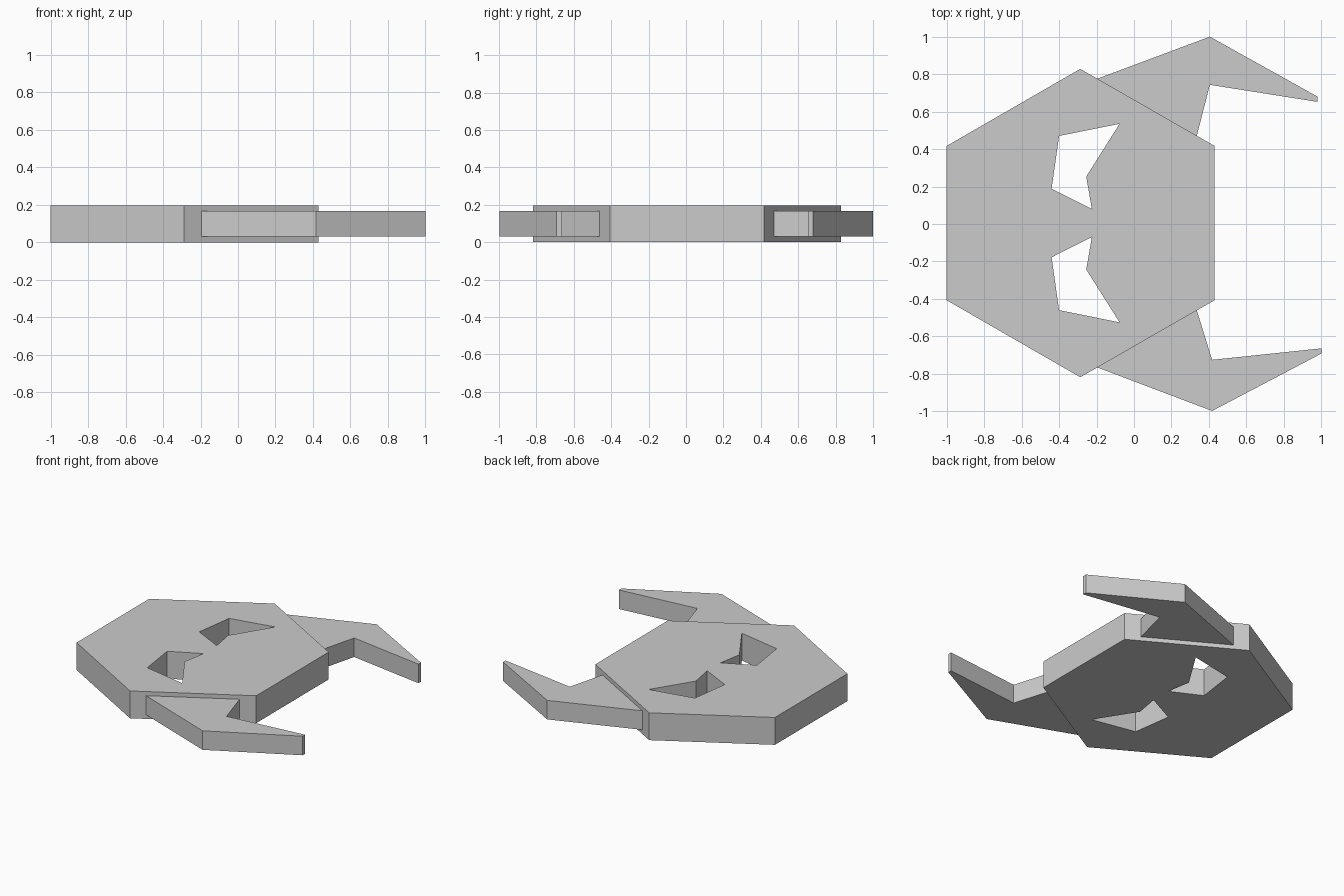
import bpy
import bmesh

cube = bpy.data.objects.get("Cube")
if cube:
    bpy.data.objects.remove(cube, do_unlink=True)

grey = bpy.data.materials.new("plain grey")
grey.use_nodes = True
colour = (0.6, 0.6, 0.6, 1)
grey.diffuse_color = colour
grey.node_tree.nodes["Principled BSDF"].inputs["Base Color"].default_value = colour


def mirrored(points, centre):
    """Reflect an outline front to back about y = centre."""
    return [(x, 2 * centre - y) for x, y in reversed(points)]


def slab(name, outlines, bottom, top):
    """Flat plate from an outer outline and any holes, as a clean mesh."""
    curve = bpy.data.curves.new(name + "_profile", 'CURVE')
    curve.dimensions = '2D'
    curve.fill_mode = 'BOTH'
    curve.extrude = (top - bottom) / 2
    for points in outlines:
        spline = curve.splines.new('POLY')
        spline.points.add(len(points) - 1)
        for target, (x, y) in zip(spline.points, points):
            target.co = (x, y, 0, 1)
        spline.use_cyclic_u = True
    helper = bpy.data.objects.new(name + "_helper", curve)
    bpy.context.collection.objects.link(helper)
    bpy.context.view_layer.update()
    graph = bpy.context.evaluated_depsgraph_get()
    mesh = bpy.data.meshes.new_from_object(helper.evaluated_get(graph))
    bpy.data.objects.remove(helper, do_unlink=True)
    bpy.data.curves.remove(curve)

    # Weld caps to walls, then face everything outward
    bm = bmesh.new()
    bm.from_mesh(mesh)
    bmesh.ops.remove_doubles(bm, verts=bm.verts, dist=0.0005)
    bmesh.ops.recalc_face_normals(bm, faces=bm.faces)
    bmesh.ops.translate(bm, verts=bm.verts, vec=(0, 0, (top + bottom) / 2))
    for face in bm.faces:
        face.smooth = False
        face.material_index = 0
    bm.to_mesh(mesh)
    bm.free()
    mesh.materials.clear()
    mesh.materials.append(grey)
    mesh.name = name
    bpy.context.collection.objects.link(bpy.data.objects.new(name, mesh))


# Six-sided face plate with two eye holes
MID = 0.005
half = [(0.43, 0.417), (-0.287, 0.828), (-1, 0.417)]
eye = [(-0.40, 0.47), (-0.44, 0.188), (-0.225, 0.08),
       (-0.255, 0.253), (-0.077, 0.535)]
slab("face_plate", [half + mirrored(half, MID), eye, mirrored(eye, MID)], 0, 0.197)

# Thinner bent horns, seated on the slanted sides
back_horn = [(-0.198, 0.775), (0.335, 0.47), (0.405, 0.743),
             (0.98, 0.652), (0.98, 0.68), (0.405, 1)]
front_horn = [(-0.198, -0.765), (0.335, -0.46), (0.417, -0.725),
              (1, -0.664), (1, -0.692), (0.417, -0.998)]
slab("back_horn", [back_horn], 0.03, 0.167)
slab("front_horn", [front_horn], 0.03, 0.167)
